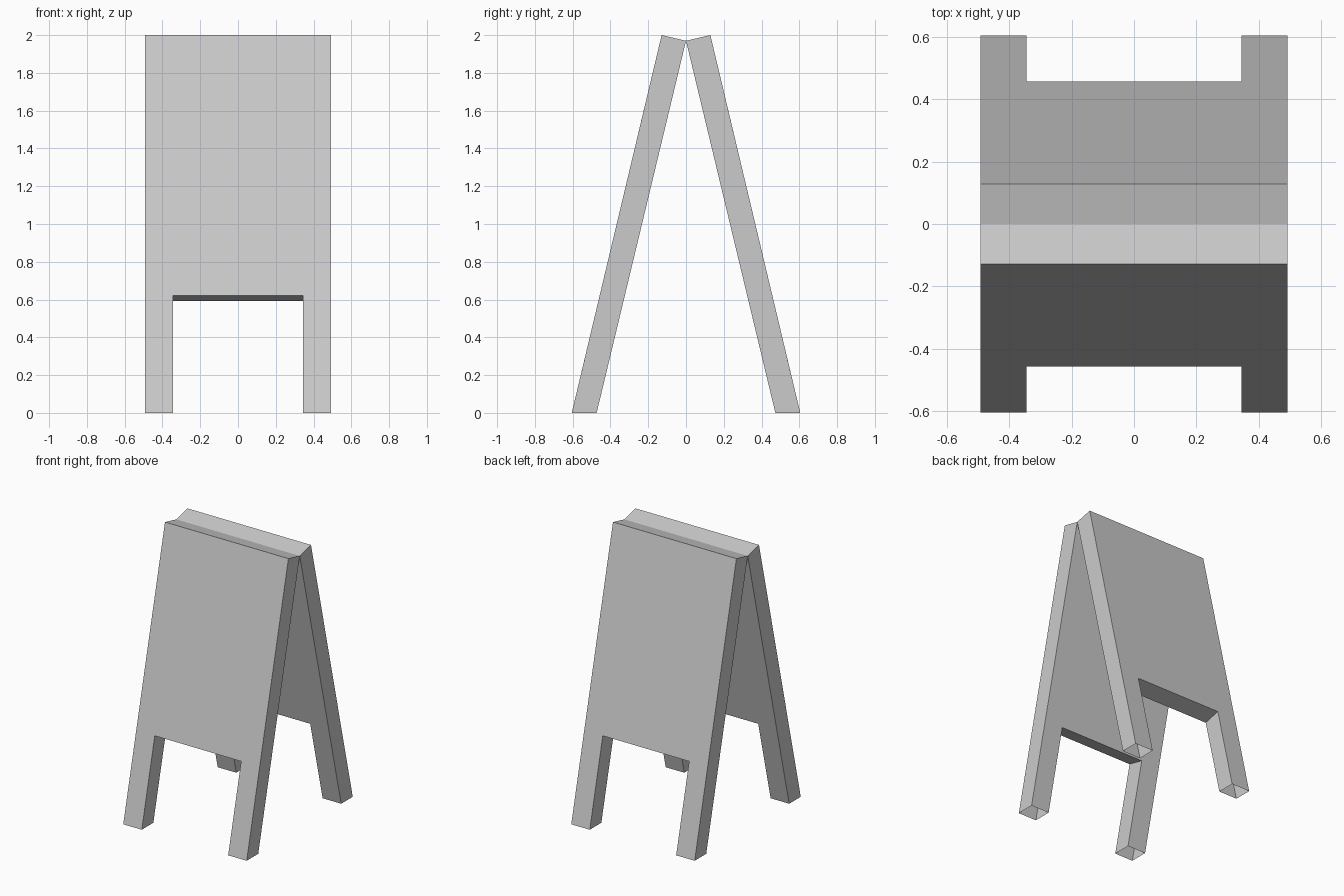
import bpy, bmesh

if "Cube" in bpy.data.objects:
    bpy.data.objects.remove(bpy.data.objects["Cube"])

HALF_W, LEG_IN = 0.493, 0.345
# (y, z) of the front panel's outer and inner faces at foot, cutout and top
OUTER = {"foot": (-0.605, 0.0), "cut": (-0.457, 0.622), "top": (-0.129, 2.0)}
INNER = {"foot": (-0.473, 0.0), "cut": (-0.331, 0.592), "top": (0.0, 1.97)}
OUTLINE = [(-HALF_W, "foot"), (-LEG_IN, "foot"), (-LEG_IN, "cut"), (LEG_IN, "cut"),
           (LEG_IN, "foot"), (HALF_W, "foot"), (HALF_W, "top"), (-HALF_W, "top")]


def make_panel(name, side):
    bm = bmesh.new()
    outer, inner = [[bm.verts.new((x, side * face[k][0], face[k][1])) for x, k in OUTLINE]
                    for face in (OUTER, INNER)]
    bm.faces.new(outer)
    bm.faces.new(inner[::-1])
    # Edge walls; the feet are open underneath
    n = len(OUTLINE)
    for i in range(n):
        j = (i + 1) % n
        if OUTLINE[i][1] == OUTLINE[j][1] == "foot":
            continue
        bm.faces.new((outer[j], outer[i], inner[i], inner[j]))
    # Mirrored panel needs its winding turned back
    if side < 0:
        bmesh.ops.reverse_faces(bm, faces=bm.faces[:])
    mesh = bpy.data.meshes.new(name)
    bm.to_mesh(mesh)
    bm.free()
    obj = bpy.data.objects.new(name, mesh)
    bpy.context.collection.objects.link(obj)


# The front outline is already counter-clockwise seen from -y
make_panel("front_board", 1)
make_panel("back_board", -1)
